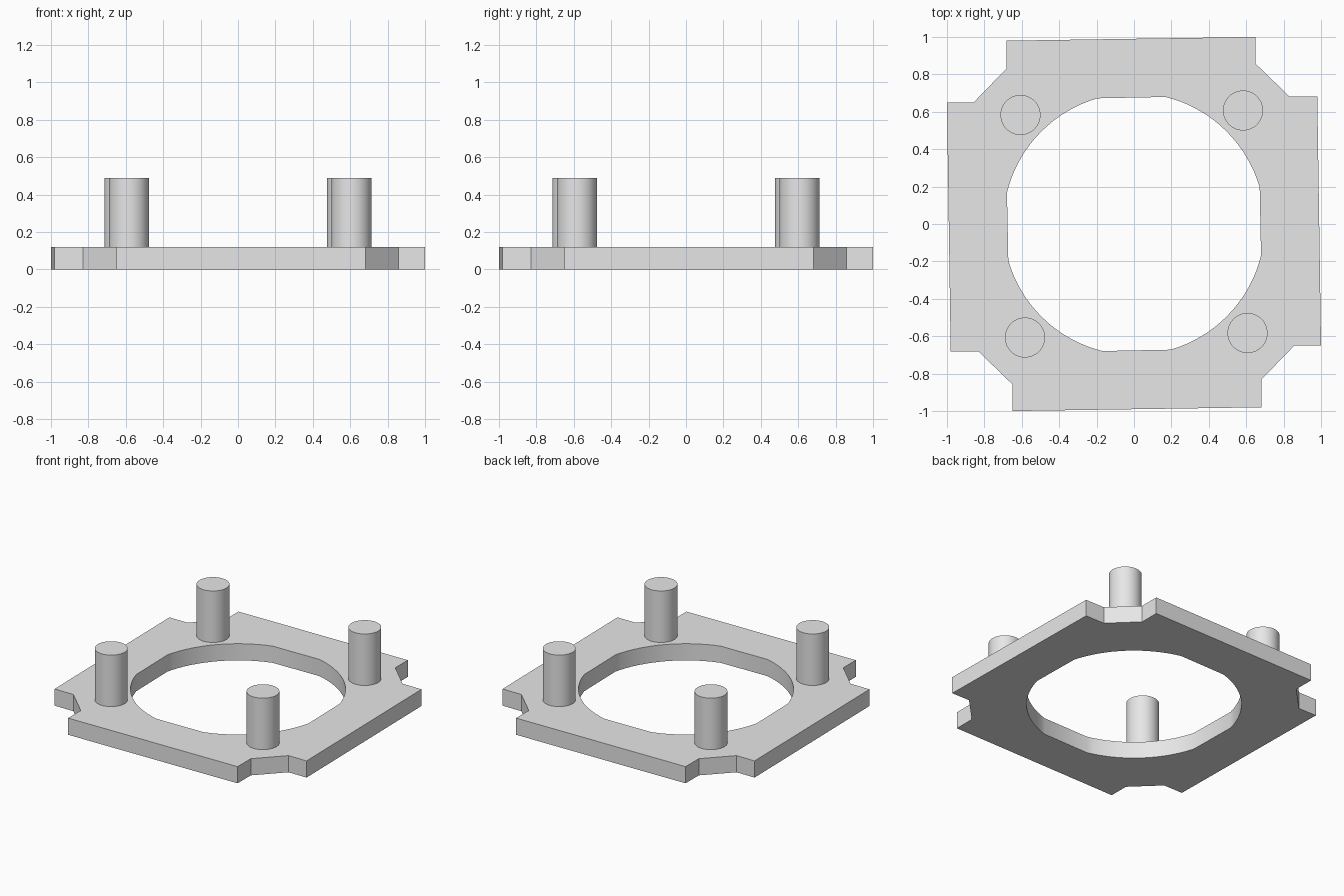
import bpy, bmesh
from math import radians, cos, sin, pi
from mathutils import Matrix, Vector

cube = bpy.data.objects.get("Cube")
if cube:
    bpy.data.objects.remove(cube, do_unlink=True)

PLATE_TOP, POST_TOP = 0.12, 0.49

grey = bpy.data.materials.new("plain grey")
grey.use_nodes = True
grey.diffuse_color = (0.8, 0.8, 0.8, 1)
grey.node_tree.nodes["Principled BSDF"].inputs["Base Color"].default_value = (0.8, 0.8, 0.8, 1)


def quarter_turn(n):
    return Matrix.Rotation(-n * pi / 2, 4, "Z")


def finish(bm, name):
    bmesh.ops.recalc_face_normals(bm, faces=bm.faces)
    mesh = bpy.data.meshes.new(name)
    bm.to_mesh(mesh)
    bm.free()
    mesh.materials.append(grey)
    obj = bpy.data.objects.new(name, mesh)
    bpy.context.collection.objects.link(obj)
    bpy.ops.object.select_all(action="DESELECT")
    obj.select_set(True)
    bpy.context.view_layer.objects.active = obj
    bpy.ops.object.shade_smooth_by_angle(angle=radians(25))
    return obj


# Frame plate: one quarter with its notched corner, turned four times
outer = [(-0.683, 0.98), (0.65, 1.0), (0.65, 0.857), (0.83, 0.683)]
inner_start = (-0.195, 0.672)
arc = [(0.7 * cos(radians(a)), 0.7 * sin(radians(a)))
       for a in [16.2 + 59.8 * i / 16 for i in range(1, 17)]]
turned = [(y, -x) for x, y in (outer[0], inner_start)]
quarter = outer + turned + arc + [inner_start]

bm = bmesh.new()
for n in range(4):
    bm.faces.new([bm.verts.new(quarter_turn(n) @ Vector((x, y, 0))) for x, y in quarter])
bmesh.ops.remove_doubles(bm, verts=bm.verts, dist=0.0005)
raised = bmesh.ops.extrude_face_region(bm, geom=bm.faces[:], use_keep_orig=True)
top_verts = [v for v in raised["geom"] if isinstance(v, bmesh.types.BMVert)]
bmesh.ops.translate(bm, verts=top_verts, vec=(0, 0, PLATE_TOP))
finish(bm, "frame_plate")

# Four round posts, one near each corner
for n, corner in enumerate(("back_left", "front_left", "front_right", "back_right")):
    bm = bmesh.new()
    place = quarter_turn(n) @ Matrix.Translation((0.583, 0.607, (PLATE_TOP + POST_TOP) / 2))
    bmesh.ops.create_cone(bm, cap_ends=True, segments=48, radius1=0.107, radius2=0.107,
                          depth=POST_TOP - PLATE_TOP, matrix=place)
    finish(bm, "post_" + corner)
